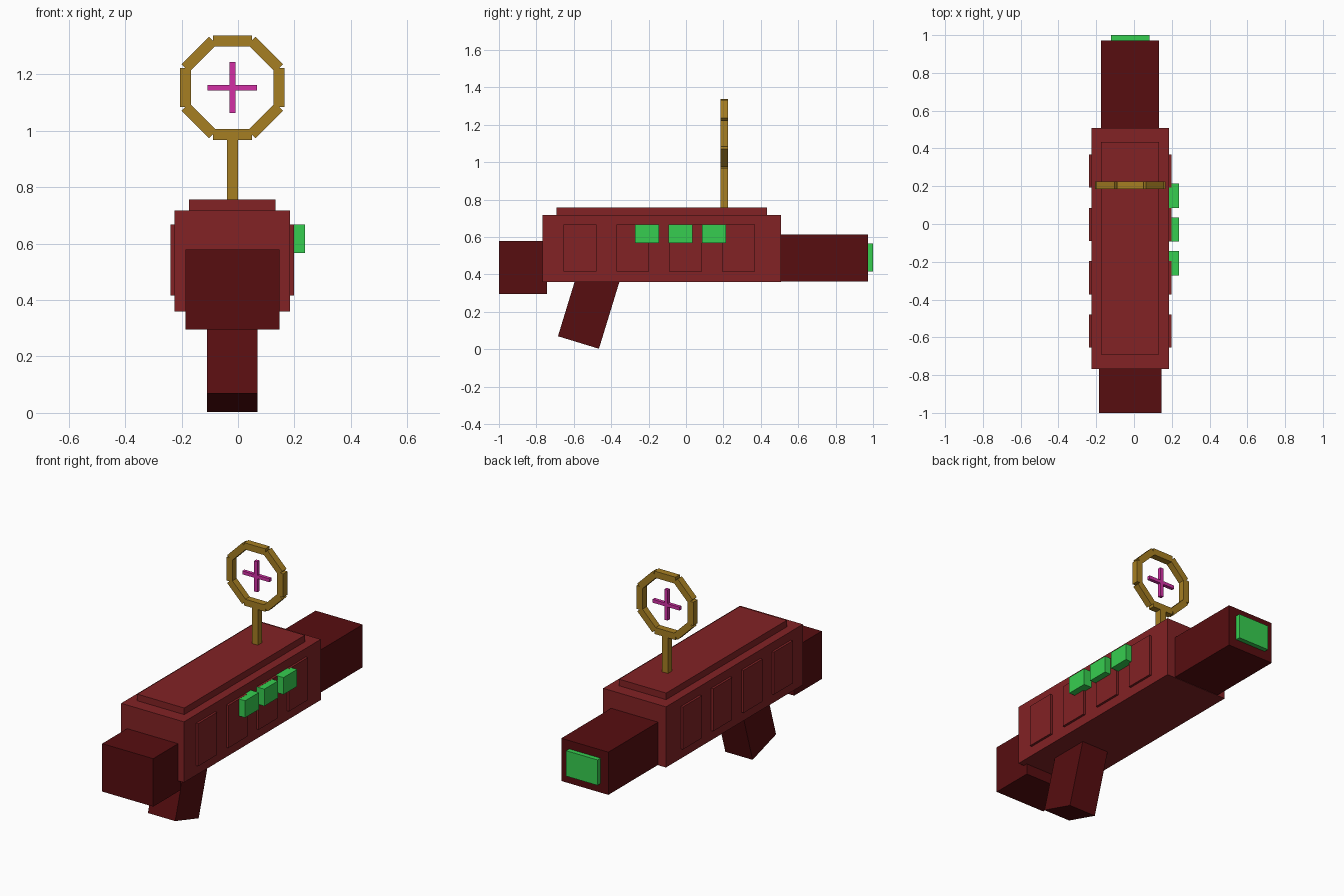
import bpy
import math

cube = bpy.data.objects.get("Cube")
if cube:
    bpy.data.objects.remove(cube, do_unlink=True)


def material(name, rgb):
    m = bpy.data.materials.new(name)
    m.use_nodes = True
    m.diffuse_color = (*rgb, 1)
    for node in m.node_tree.nodes:
        if node.type == 'BSDF_PRINCIPLED':
            node.inputs["Base Color"].default_value = (*rgb, 1)
    return m


red = material("brick red", (0.223, 0.016, 0.018))
maroon = material("dark maroon", (0.095, 0.004, 0.005))
green = material("bright green", (0.037, 0.617, 0.08))
gold = material("old gold", (0.381, 0.209, 0.016))
magenta = material("magenta", (0.645, 0.03, 0.376))

CX = -0.02  # centre line of the body


def block(name, mat, center, size, rotation=(0, 0, 0)):
    bpy.ops.mesh.primitive_cube_add(size=1, location=center, rotation=rotation)
    ob = bpy.context.object
    ob.name = name
    ob.scale = size
    ob.data.materials.append(mat)
    return ob


def span(name, mat, x, y, z):
    """Box given by its (low, high) limits on each axis."""
    limits = (x, y, z)
    return block(name, mat, [(a + b) / 2 for a, b in limits],
                 [b - a for a, b in limits])


def mid(width):
    return (CX - width / 2, CX + width / 2)


# Main body, raised top plate, stock and barrel
span("body", red, mid(0.41), (-0.768, 0.508), (0.36, 0.718))
span("top_plate", red, mid(0.307), (-0.692, 0.433), (0.7, 0.757))
span("stock", maroon, mid(0.333), (-1, -0.743), (0.296, 0.579))
span("barrel", maroon, mid(0.307), (0.5, 0.972), (0.362, 0.614))
span("muzzle_plate", green, mid(0.205), (0.965, 1), (0.415, 0.565))

# Slanted grip
tilt = math.radians(17)
length = 0.4
block("grip", maroon,
      (CX, -0.575 + math.sin(tilt) * length / 2, 0.036 + math.cos(tilt) * length / 2),
      (0.178, 0.229, length), (-tilt, 0, 0))

# Raised side panels, four on each side
for i in range(4):
    y = -0.567 + i * 0.2825
    for side, label in ((1, "left"), (-1, "right")):
        block(f"{label}_panel_{i + 1}", red,
              (CX + side * 0.2035, y, 0.542), (0.03, 0.176, 0.251))

# Buttons on the left side
for i in range(3):
    block(f"button_{i + 1}", green,
          (0.208, -0.208 + i * 0.179, 0.617), (0.058, 0.128, 0.1))

# Sight post, eight-bar ring and crosshair
SY, SZ = 0.205, 1.153
span("sight_post", gold, mid(0.039), (SY - 0.02, SY + 0.02), (0.74, 0.98))
for i in range(8):
    a = i * math.pi / 4
    block(f"ring_bar_{i + 1}", gold,
          (CX + 0.166 * math.sin(a), SY, SZ + 0.166 * math.cos(a)),
          (0.138, 0.04, 0.039), (0, a, 0))
block("crosshair_upright", magenta, (CX, SY, SZ), (0.021, 0.02, 0.18))
block("crosshair_bar", magenta, (CX, SY, SZ), (0.176, 0.02, 0.02))
